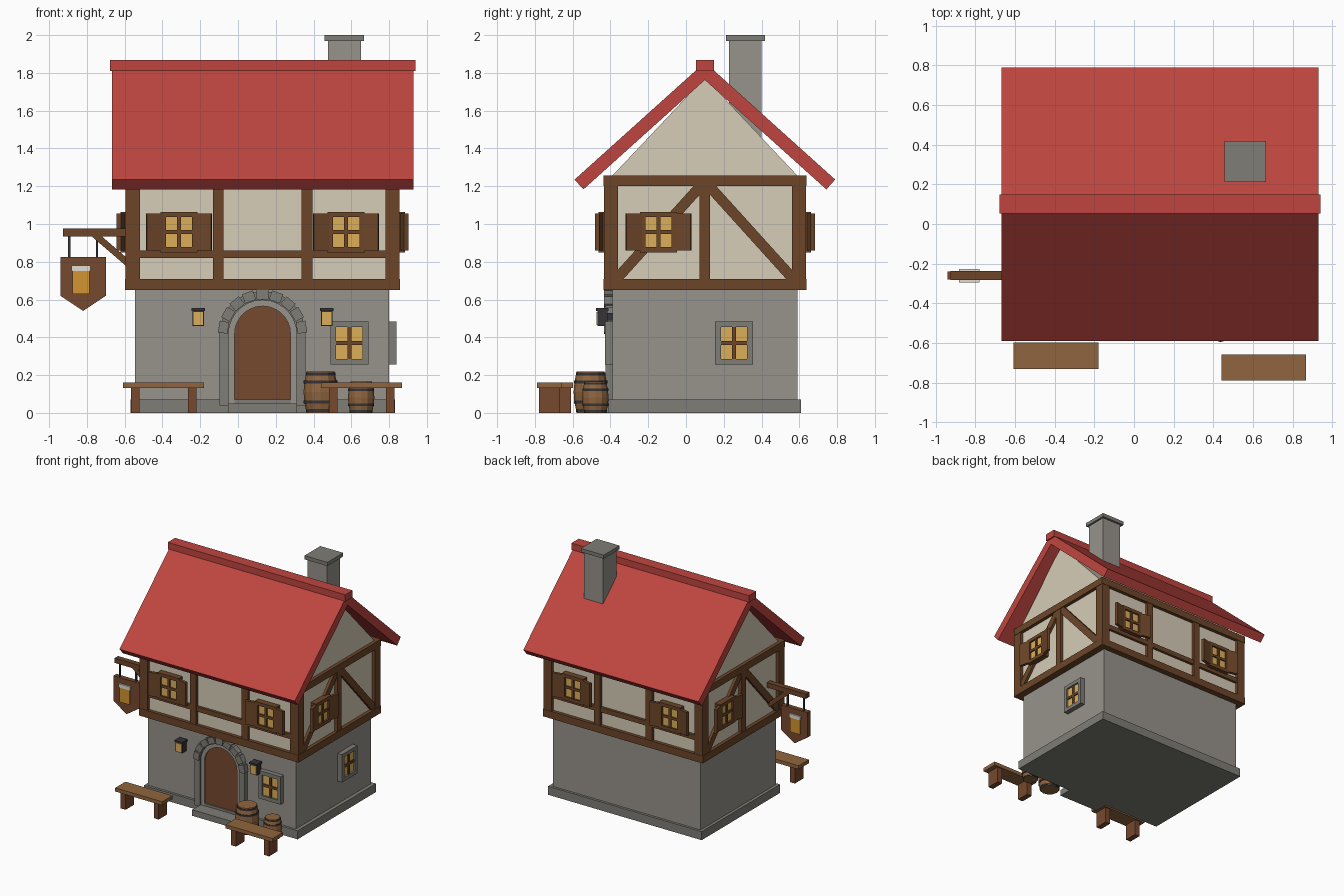
import bpy, bmesh
from math import pi, sin, cos, radians
from mathutils import Matrix, Vector

if "Cube" in bpy.data.objects:
    bpy.data.objects.remove(bpy.data.objects["Cube"])


def mat(name, r, g, b):
    m = bpy.data.materials.new(name)
    m.diffuse_color = (r, g, b, 1)
    m.use_nodes = True
    m.node_tree.nodes["Principled BSDF"].inputs["Base Color"].default_value = m.diffuse_color
    return m


RED = mat("roof_red", .52, .06, .05)
TIMBER = mat("dark_timber", .15, .06, .022)
WOOD = mat("light_wood", .28, .13, .05)
DOOR = mat("door_wood", .18, .065, .027)
PLASTER = mat("plaster", .68, .61, .48)
STONE = mat("stone", .31, .29, .26)
TRIM = mat("dark_stone", .21, .205, .18)
GLASS = mat("warm_glass", .72, .43, .1)
IRON = mat("iron", .035, .035, .04)
ALE = mat("ale", .65, .3, .03)
FOAM = mat("foam", .75, .72, .65)

WORLD = Matrix.Identity(4)
CX, CY = .13, .10


def side(deg):
    """Frame of a house wall: local x along the wall, local -y outward."""
    return Matrix.Translation((CX, CY, 0)) @ Matrix.Rotation(radians(deg), 4, 'Z')


def finish(name, bm, material, M):
    bm.transform(M)
    bmesh.ops.recalc_face_normals(bm, faces=bm.faces)
    me = bpy.data.meshes.new(name)
    bm.to_mesh(me)
    bm.free()
    me.materials.append(material)
    ob = bpy.data.objects.new(name, me)
    bpy.context.collection.objects.link(ob)
    return ob


def prism(name, pts, y0, y1, material, M=WORLD):
    """Extrude an x-z outline from y0 to y1."""
    bm = bmesh.new()
    f = bm.faces.new([bm.verts.new((x, y0, z)) for x, z in pts])
    ext = bmesh.ops.extrude_face_region(bm, geom=[f])
    for v in ext["geom"]:
        if isinstance(v, bmesh.types.BMVert):
            v.co.y = y1
    return finish(name, bm, material, M)


def box(name, x0, x1, y0, y1, z0, z1, material, M=WORLD):
    return prism(name, [(x0, z0), (x1, z0), (x1, z1), (x0, z1)], y0, y1, material, M)


def bar(name, a, b, w, y0, y1, material, M=WORLD):
    """Slanted beam between two x-z points."""
    a, b = Vector(a), Vector(b)
    d = (b - a).normalized() * w / 2
    n = Vector((-d.y, d.x))
    return prism(name, [a - n, b - n, b + n, a + n], y0, y1, material, M)


def window(name, u, z, hw, hh, t, d, frame, M):
    """Framed four-pane window; d = distance of wall face from the house centre."""
    f = -d - .04
    for s in (-1, 1):
        xs = sorted((u + s * hw, u + s * (hw - t)))
        zs = sorted((z + s * hh, z + s * (hh - t)))
        box(name + "_jamb", *xs, f, -d + .01, z - hh, z + hh, frame, M)
        box(name + "_rail", u - hw, u + hw, f, -d + .01, *zs, frame, M)
    box(name + "_glass", u - hw + t, u + hw - t, f + .015, -d + .01, z - hh + t, z + hh - t, GLASS, M)
    box(name + "_muntin", u - .01, u + .01, f + .005, -d, z - hh + t, z + hh - t, TIMBER, M)
    box(name + "_crossbar", u - hw + t, u + hw - t, f + .005, -d, z - .01, z + .01, TIMBER, M)


def shuttered(name, u, d, M):
    window(name, u, .957, .0975, .107, .028, d, TIMBER, M)
    for s in (-1, 1):
        H = M @ Matrix.Translation((u + s * .08, -d - .03, 0)) @ Matrix.Rotation(-s * radians(13), 4, 'Z')
        box(name + "_shutter", *sorted((0, s * .094)), -.008, .016, .86, 1.055, TIMBER, H)


# Ground floor
box("plinth", -.57, .83, -.41, .61, 0, .07, TRIM)
box("stone_wall", -.545, .80, -.39, .59, .05, .67, STONE)

# Upper floor and gable
box("plaster_wall", -.57, .83, -.41, .61, .66, 1.25, PLASTER)
prism("gable", [(-.505, 1.24), (.505, 1.24), (0, 1.775)], -.70, .70, PLASTER, side(90))

# Timber frame: corner posts, then each wall
HX, HY = .725, .535
for sx in (-1, 1):
    for sy in (-1, 1):
        x, y = CX + sx * (HX - .0375), CY + sy * (HY - .0375)
        box("corner_post", x - .0375, x + .0375, y - .0375, y + .0375, .66, 1.25, TIMBER)
for deg in (0, 90, 180, 270):
    M = side(deg)
    long = deg % 180 == 0
    w, d = (HX, HY) if long else (HY, HX)
    box("sill_beam", -w, w, -d - .003, -d + .08, .65, .71, TIMBER, M)
    box("top_beam", -w, w, -d - .003, -d + .08, 1.2, 1.257, TIMBER, M)
    if long:
        box("mid_rail", -w, w, -d + .004, -d + .05, .82, .86, TIMBER, M)
        for s in (-1, 1):
            box("stud", s * .2355 - .028, s * .2355 + .028, -d, -d + .05, .68, 1.22, TIMBER, M)
            shuttered("upper_window", s * .4425, d - .012, M)
    else:
        box("stud", -.028, .028, -d, -d + .05, .68, 1.22, TIMBER, M)
        for s in (-1, 1):
            bar("brace", (s * .485, .69), (s * .01, 1.215), .055, -d + .004, -d + .05, TIMBER, M)
        shuttered("upper_window", -.245, d - .012, M)

# Stone-framed ground floor windows
window("front_window", .46, .37, .1, .115, .03, .49, TRIM, side(0))
window("side_window", .154, .37, .1, .115, .03, .67, TRIM, side(90))

# Roof
for s in (-1, 1):
    prism("roof_slope", [(s * .69, 1.235), (0, 1.856), (0, 1.762), (s * .643, 1.183)],
          -.80, .797, RED, side(90))
box("ridge_cap", -.677, .94, .053, .148, 1.81, 1.867, RED)
box("chimney", .476, .65, .228, .40, 1.45, 1.98, STONE)
box("chimney_cap", .457, .666, .212, .418, 1.97, 2.0, TRIM)


# Arched doorway
def arc(r, n=14):
    return [(CX + r * cos(pi * i / n), .417 + r * sin(pi * i / n)) for i in range(n + 1)]


def arch_ring(name, r0, r1, y, material):
    pts = [(CX + r1, .04)] + arc(r1) + [(CX - r1, .04), (CX - r0, .04)] + arc(r0)[::-1] + [(CX + r0, .04)]
    prism(name, pts, y, -.38, material)


prism("door", [(CX + .15, .04)] + arc(.15) + [(CX - .15, .04)], -.402, -.38, DOOR)
arch_ring("inner_arch", .148, .182, -.412, STONE)
arch_ring("outer_arch", .18, .228, -.425, TRIM)
for i in range(9):
    a = pi * (i + .5) / 9
    R = Matrix.Translation((CX, 0, .417)) @ Matrix.Rotation(pi / 2 - a, 4, 'Y')
    box("arch_stone", -.031, .031, -.434, -.38, .184, .235, TRIM, R)
box("door_step", -.053, .313, -.52, -.38, 0, .05, TRIM)

# Wall lanterns
for x in (CX - .34, CX + .34):
    box("lantern_body", x - .031, x + .031, -.468, -.415, .46, .545, IRON)
    box("lantern_glass", x - .026, x + .026, -.473, -.46, .465, .535, GLASS)
    box("lantern_cap", x - .036, x + .036, -.476, -.41, .54, .555, IRON)
    box("lantern_bracket", x - .012, x + .012, -.42, -.38, .49, .53, IRON)


# Barrels
def lathe(name, profile, x, y, material, n=12):
    bm = bmesh.new()
    rings = [[bm.verts.new((x + r * cos(2 * pi * i / n), y + r * sin(2 * pi * i / n), z))
              for i in range(n)] for r, z in profile]
    for a, b in zip(rings, rings[1:]):
        for i in range(n):
            bm.faces.new((a[i], a[(i + 1) % n], b[(i + 1) % n], b[i]))
    bm.faces.new(rings[0])
    bm.faces.new(rings[-1])
    finish(name, bm, material, WORLD)


for x, y, r, h in ((.437, -.505, .09, .22), (.652, -.48, .07, .165)):
    lathe("barrel", [(r * .82, 0), (r * .95, h * .25), (r, h * .5), (r * .95, h * .75), (r * .82, h)], x, y, WOOD)
    for z in (.06, .26, .74, .94):
        rr = r * (1.03 - .72 * (z - .5) ** 2)
        lathe("barrel_hoop", [(rr, h * (z - .035)), (rr, h * (z + .035))], x, y, IRON) if .1 < z < .9 else \
            lathe("barrel_end_hoop", [(r * .87, h * (z - .04)), (r * .87, h * (z + .03))], x, y, IRON)

# Benches
for x0, y0 in ((-.608, -.73), (.44, -.79)):
    box("bench_seat", x0, x0 + .428, y0, y0 + .133, .132, .162, WOOD)
    for lx in (x0 + .042, x0 + .343):
        box("bench_leg", lx, lx + .045, y0 + .012, y0 + .121, 0, .135, DOOR)

# Hanging sign
Y = -.26
box("sign_beam", -.926, -.56, Y - .022, Y + .022, .935, .975, TIMBER)
bar("sign_brace", (-.76, .945), (-.58, .79), .035, Y - .016, Y + .016, TIMBER)
for x in (-.894, -.746):
    box("sign_hanger", x - .006, x + .006, Y - .006, Y + .006, .82, .94, IRON)
prism("sign_board", [(-.94, .825), (-.94, .62), (-.82, .54), (-.70, .62), (-.70, .825)],
      Y - .02, Y + .02, DOOR)
box("mug", -.876, -.786, Y - .03, Y + .03, .63, .755, ALE)
box("mug_foam", -.882, -.78, Y - .034, Y + .034, .75, .78, FOAM)
